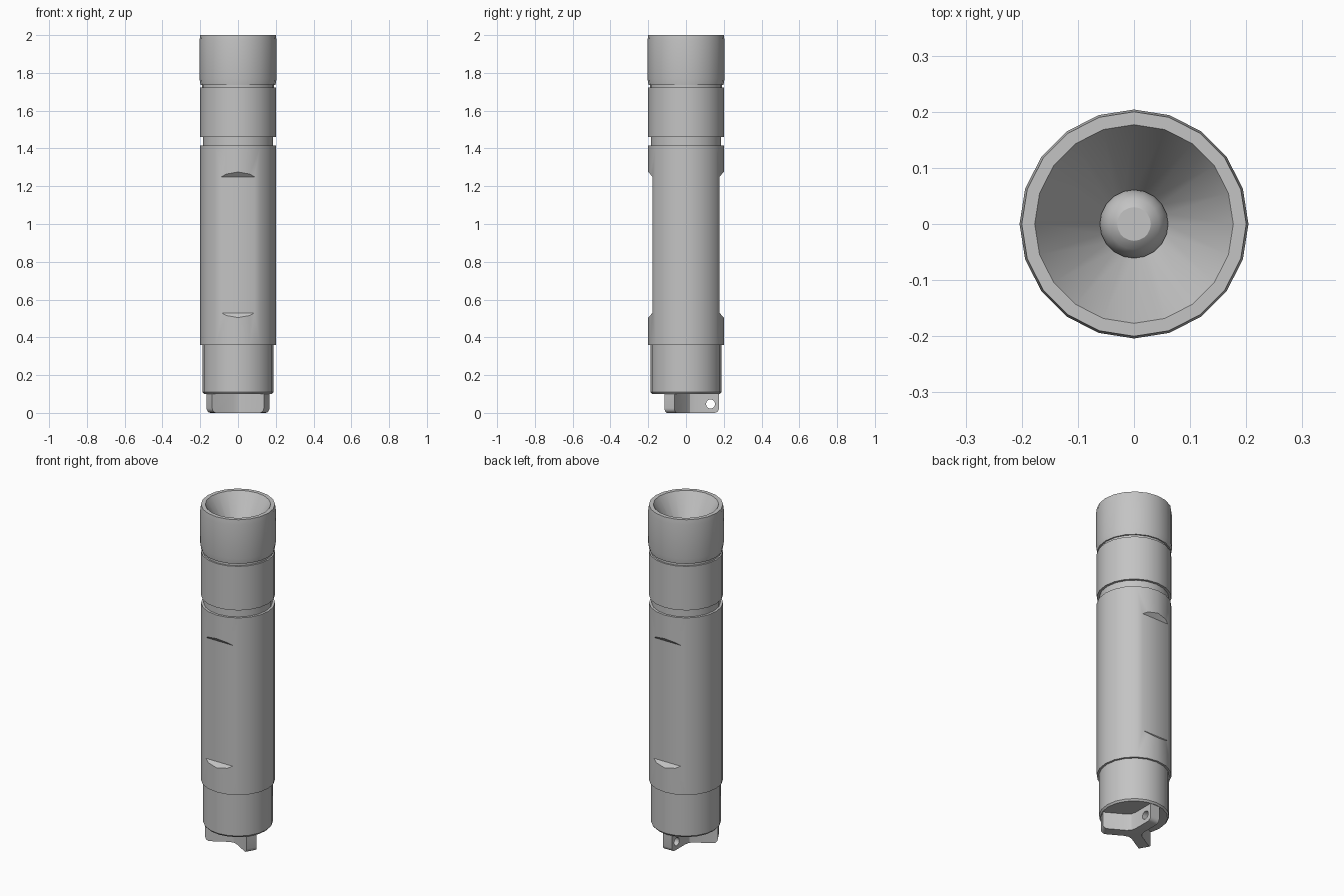
import bpy, bmesh, math
from mathutils import Vector, Matrix

if "Cube" in bpy.data.objects:
    bpy.data.objects.remove(bpy.data.objects["Cube"], do_unlink=True)

SIDES = 20
metal = bpy.data.materials.new("grey metal")
metal.use_nodes = True
GREY = (0.55, 0.55, 0.55, 1)
metal.diffuse_color = GREY
metal.node_tree.nodes["Principled BSDF"].inputs["Base Color"].default_value = GREY


def finish(bm, name):
    bmesh.ops.remove_doubles(bm, verts=bm.verts[:], dist=1e-5)
    bmesh.ops.recalc_face_normals(bm, faces=bm.faces[:])
    mesh = bpy.data.meshes.new(name)
    bm.to_mesh(mesh)
    bm.free()
    mesh.materials.append(metal)
    obj = bpy.data.objects.new(name, mesh)
    bpy.context.collection.objects.link(obj)
    return obj


def activate(obj):
    bpy.ops.object.select_all(action='DESELECT')
    obj.select_set(True)
    bpy.context.view_layer.objects.active = obj


def smooth(obj):
    activate(obj)
    bpy.ops.object.shade_smooth_by_angle(angle=math.radians(30))


def lathe(name, profile):
    """Turn a (radius, z) profile that starts and ends on the z axis."""
    bm = bmesh.new()
    verts = [bm.verts.new((r, 0, z)) for r, z in profile]
    edges = [bm.edges.new(p) for p in zip(verts, verts[1:])]
    bmesh.ops.spin(bm, geom=verts + edges, cent=(0, 0, 0), axis=(0, 0, 1),
                   angle=math.tau, steps=SIDES, use_merge=True)
    return finish(bm, name)


def prism(name, points, depth):
    """Extrude a closed outline of 3D points along the depth vector."""
    bm = bmesh.new()
    face = bm.faces.new([bm.verts.new(p) for p in points])
    new = bmesh.ops.extrude_face_region(bm, geom=[face], use_keep_orig=True)
    moved = [g for g in new["geom"] if isinstance(g, bmesh.types.BMVert)]
    bmesh.ops.translate(bm, verts=moved, vec=depth)
    return finish(bm, name)


def cut(obj, cutter):
    cutter.hide_render = True
    mod = obj.modifiers.new("cut", 'BOOLEAN')
    mod.operation, mod.solver, mod.object = 'DIFFERENCE', 'EXACT', cutter
    activate(obj)
    bpy.ops.object.modifier_apply(modifier=mod.name)
    bpy.data.objects.remove(cutter, do_unlink=True)


# Head with the conical reflector, and the narrow groove under it
head = lathe("head", [
    (0, 1.72), (0.191, 1.72), (0.191, 1.737), (0.199, 1.737), (0.204, 1.77),
    (0.204, 1.97), (0.2, 2.0), (0.177, 2.0), (0.058, 1.80), (0, 1.80)])

# Rounded bulb with a flat top
bulb = lathe("bulb", [
    (0, 1.79), (0.061, 1.79), (0.061, 1.81), (0.056, 1.832),
    (0.045, 1.85), (0.03, 1.86), (0, 1.86)])

# Collar, and the neck groove below it
collar = lathe("collar", [
    (0, 1.414), (0.186, 1.414), (0.186, 1.46), (0.2, 1.46), (0.2, 1.722), (0, 1.722)])

# Barrel with a milled flat on the front and the back
barrel = lathe("barrel", [(0, 0.36), (0.2, 0.36), (0.2, 1.415), (0, 1.415)])
for s in (-1, 1):
    outline = [(0.177, 0.53), (0.177, 1.25), (0.227, 1.305), (0.227, 0.475)]
    cut(barrel, prism("flat_cutter", [(-0.3, s * y, z) for y, z in outline],
                      Vector((0.6, 0, 0))))

# Tail cap with a chamfered bottom edge
tail_cap = lathe("tail_cap", [
    (0, 0.1), (0.18, 0.1), (0.188, 0.11), (0.188, 0.362), (0, 0.362)])

# Three-armed tail lug: arm tips joined by small fillets
HALF, REACH, FILLET = 0.03, 0.175, 0.03
points = []
for k in range(3):
    a = math.radians(90 + 120 * k)
    b = a + math.radians(120)
    along, across = Vector((math.cos(a), math.sin(a), 0)), Vector((-math.sin(a), math.cos(a), 0))
    points += [along * REACH - across * HALF, along * REACH + across * HALF]
    mid = a + math.radians(60)
    corner = Vector((math.cos(mid), math.sin(mid), 0)) * HALF / math.sin(math.radians(60))
    start = corner + along * FILLET
    end = corner + Vector((math.cos(b), math.sin(b), 0)) * FILLET
    points += [start, (start + end) / 4 + corner / 2, end]
lug = prism("tail_lug", points, Vector((0, 0, 0.105)))

# Round the lower corner of each arm tip
bm = bmesh.new()
bm.from_mesh(lug.data)
tips = [e for e in bm.edges
        if all(v.co.z < 0.001 and v.co.length > 0.17 for v in e.verts)]
bmesh.ops.bevel(bm, geom=tips, offset=0.025, segments=4, profile=0.5, affect='EDGES')
bm.to_mesh(lug.data)
bm.free()

# Lanyard hole through the back arm
bm = bmesh.new()
bmesh.ops.create_cone(bm, cap_ends=True, segments=16, radius1=0.024, radius2=0.024, depth=0.2,
                      matrix=Matrix.Translation((0, 0.13, 0.047)) @ Matrix.Rotation(math.pi / 2, 4, 'Y'))
cut(lug, finish(bm, "hole_cutter"))

for part in (head, bulb, collar, barrel, tail_cap, lug):
    smooth(part)
